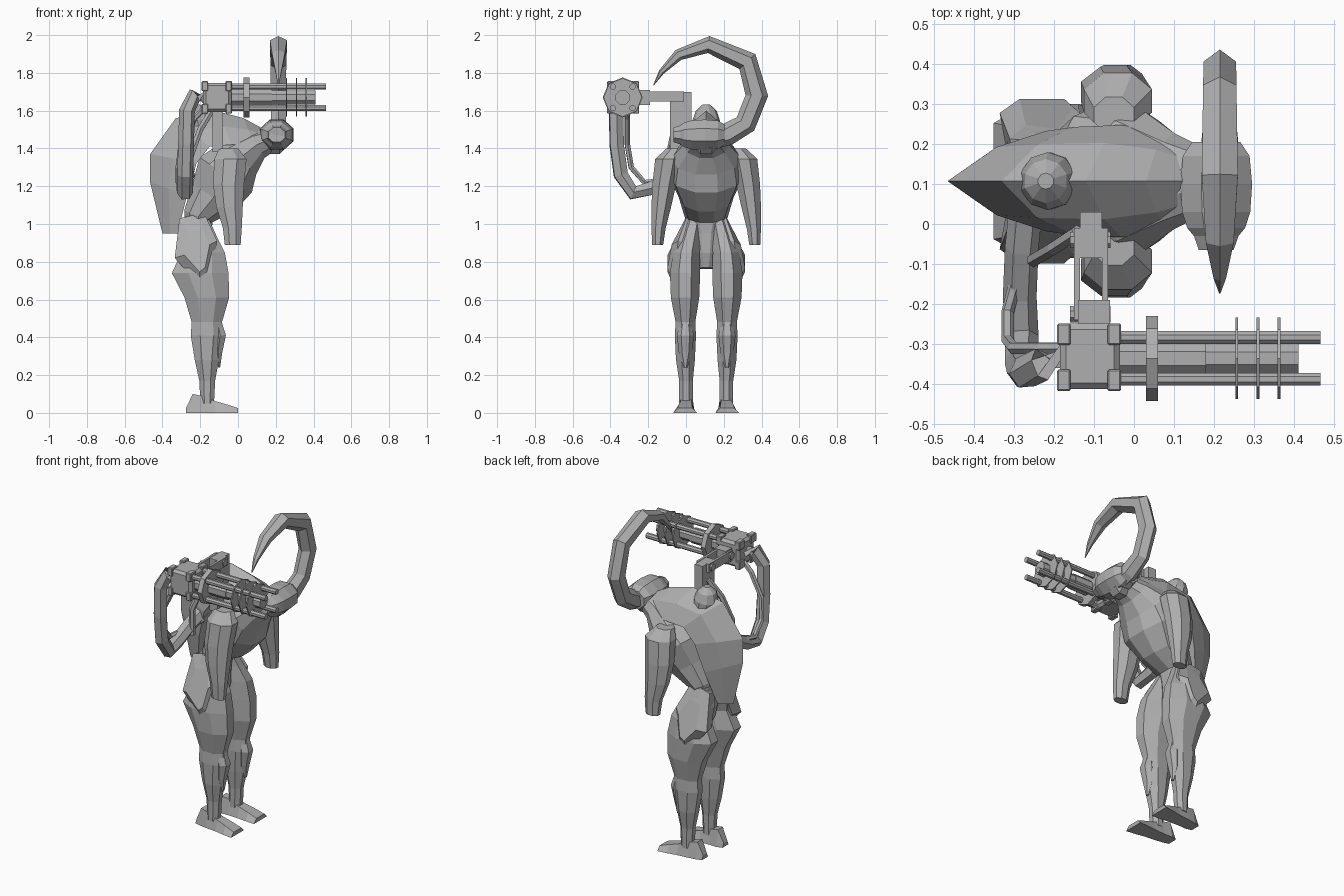
import bpy, bmesh, math
from mathutils import Vector

CY = 0.107  # body symmetry plane
GY, GZ = -0.335, 1.67  # gun axis

mat = bpy.data.materials.new("plain grey")
mat.diffuse_color = (0.43, 0.43, 0.43, 1)


def finish(name, bm):
    bmesh.ops.recalc_face_normals(bm, faces=bm.faces)
    me = bpy.data.meshes.new(name)
    bm.to_mesh(me)
    bm.free()
    me.materials.append(mat)
    ob = bpy.data.objects.new(name, me)
    bpy.context.collection.objects.link(ob)
    return ob


def skin(name, rings):
    """Join equal-length rings of points into a capped solid."""
    bm = bmesh.new()
    vs = [[bm.verts.new(p) for p in r] for r in rings]
    n = len(vs[0])
    for a, b in zip(vs, vs[1:]):
        for i in range(n):
            j = (i + 1) % n
            bm.faces.new((a[i], a[j], b[j], b[i]))
    bm.faces.new(vs[0])
    bm.faces.new(vs[-1])
    return finish(name, bm)


def tube(name, path, n=8, side=(0, 1, 0), turn=0.5):
    """Path entries: (point, in-plane radius, radius along side)."""
    side = Vector(side)
    pts = [Vector(p[0]) for p in path]
    rings = []
    for i, (_, ru, rv) in enumerate(path):
        t = pts[min(i + 1, len(pts) - 1)] - pts[max(i - 1, 0)]
        s = (side - t * (side.dot(t) / t.dot(t))).normalized()
        u = s.cross(t).normalized()
        k = [math.tau * (j + turn) / n for j in range(n)]
        rings.append([pts[i] + u * ru * math.cos(a) + s * rv * math.sin(a) for a in k])
    return skin(name, rings)


def stack(name, secs, n=8):
    """Horizontal rings: (x, y, z, half x, half y)."""
    k = [math.tau * (j + 0.5) / n for j in range(n)]
    f = 1 / math.cos(math.pi / n)
    return skin(name, [[(x + f * rx * math.cos(a), y + f * ry * math.sin(a), z) for a in k]
                       for x, y, z, rx, ry in secs])


def box(name, lo, hi, bevel=0):
    bm = bmesh.new()
    bmesh.ops.create_cube(bm, size=1)
    for v in bm.verts:
        v.co = [(l + h) / 2 + c * (h - l) for c, l, h in zip(v.co, lo, hi)]
    if bevel:
        bmesh.ops.bevel(bm, geom=bm.edges[:], offset=bevel, segments=1, affect='EDGES')
    return finish(name, bm)


def rod(name, x0, x1, y, z, r, n=8, turn=0.5):
    return tube(name, [((x0, y, z), r, r), ((x1, y, z), r, r)], n, turn=turn)


# torso: crotch, waist, ribcage, neck
tube("torso", [((x, CY, z), a, b) for x, z, a, b in [
    (-.19, .765, .035, .04), (-.2, .84, .065, .065), (-.21, .95, .075, .085),
    (-.21, 1.04, .085, .115), (-.13, 1.14, .14, .145), (-.065, 1.26, .175, .2),
    (.01, 1.35, .13, .185), (.1, 1.42, .085, .12), (.2, 1.46, .06, .07)]], 10)

# ridged back shell: ridge x, z, rim x, z, half width
shell = []
for rx, rz, ex, ez, w in [
        (-.40, .95, -.32, .95, .045), (-.465, 1.22, -.27, 1.15, .1),
        (-.465, 1.37, -.22, 1.32, .125), (-.33, 1.56, -.15, 1.41, .135),
        (-.12, 1.6, -.03, 1.42, .14), (.03, 1.56, .08, 1.42, .115),
        (.14, 1.5, .18, 1.43, .07)]:
    mx, mz = rx * .5 + ex * .5, rz * .55 + ez * .45
    shell.append([(ex, CY - w, ez), (mx, CY - w * .68, mz), (rx, CY, rz),
                  (mx, CY + w * .68, mz), (ex, CY + w, ez)])
skin("back_shell", shell)

# stub on top of the shell
tube("shell_knob", [((-.2, CY, 1.47), .07, .07), ((-.215, CY, 1.55), .072, .072),
                    ((-.22, CY, 1.6), .055, .055), ((-.22, CY, 1.632), .02, .02)], 10)

# limbs, mirrored about the body plane
for s, tag in ((-1, "right"), (1, "left")):
    stack("arm_" + tag, [(x, CY + s * d, z, a, b) for x, d, z, a, b in [
        (-.05, .165, 1.4, .05, .045), (-.04, .2, 1.345, .085, .07),
        (-.05, .222, 1.21, .082, .063), (-.045, .238, 1.09, .07, .052),
        (-.03, .252, .98, .05, .038), (-.028, .257, .89, .042, .029)]])
    stack("leg_" + tag, [(x, CY + s * d, z, a, b) for x, d, z, a, b in [
        (-.22, .06, 1.04, .06, .045), (-.215, .085, .94, .1, .06),
        (-.185, .105, .85, .115, .07), (-.2, .112, .74, .15, .08),
        (-.165, .112, .61, .118, .075), (-.165, .11, .48, .08, .052),
        (-.165, .11, .41, .085, .056), (-.165, .11, .28, .064, .05),
        (-.163, .107, .17, .042, .036), (-.163, .107, .05, .036, .036)]])
    tube("knee_guard_" + tag, [((x, CY + s * .11, z), a, b) for x, z, a, b in [
        (-.11, .5, .02, .025), (-.095, .41, .036, .045),
        (-.105, .32, .025, .035), (-.1, .24, .006, .01)]], 6)
    # hip plate: leans inward at the top, smaller raised outer face
    prof = [(-.31, 1.03), (-.18, 1.06), (-.11, .91), (-.15, .71), (-.2, .67), (-.335, .82)]
    skin("hip_plate_" + tag, [
        [(-.21 + (x + .21) * k, CY + s * (d - .36 * max(0, z - .85)), .86 + (z - .86) * k)
         for x, z in prof] for k, d in ((.9, .1), (1, .17), (.6, .205))])
    # foot: low wedge widening to the toe
    foot = []
    for x, d, w, h in [(-.275, .1, .03, .025), (-.24, .1, .04, .1), (-.19, .105, .043, .09),
                       (-.12, .107, .048, .062), (-.06, .11, .057, .045), (.0, .112, .063, .025)]:
        y = CY + s * d
        foot.append([(x, y - w, 0), (x, y + w, 0), (x, y + w * .6, h), (x, y - w * .6, h)])
    skin("foot_" + tag, foot)

# head: hollow collar lying across the body
tube("head_collar", [((.205, y, 1.472), r * .9, r) for y, r in [
    (.0, .03), (-.06, .038), (-.065, .047), (-.03, .06), (-.01, .078),
    (.03, .092), (.1, .097), (.17, .09), (.205, .065)]], 8, side=(1, 0, 0))
box("jaw", (.1, CY - .06, 1.37), (.25, CY + .06, 1.45), .03)

# curved horn
tube("horn", [((.214, y, z), a, b) for y, z, a, b in [
    (.14, 1.46, .065, .06), (.22, 1.475, .06, .05), (.315, 1.53, .058, .045),
    (.375, 1.68, .06, .047), (.325, 1.86, .058, .048), (.12, 1.95, .045, .052),
    (-.04, 1.895, .03, .04), (-.13, 1.805, .015, .018), (-.172, 1.735, .002, .002)]],
     6, side=(1, 0, 0), turn=0)

# gun mount
box("mount_post", (-.135, -.085, 1.38), (-.08, .03, 1.7))
for x in (-.15, -.08):
    box("mount_bar", (x, -.24, 1.648), (x + .015, -.01, 1.702))
for y in (-.04, -.225):
    rod("mount_bolt", -.16, -.058, y, 1.675, .022)
box("mount_bracket", (-.14, -.27, 1.63), (-.06, -.19, 1.71))

# gun housing with corner blocks
box("gun_housing", (-.185, GY - .077, GZ - .077), (-.035, GY + .087, GZ + .077), .015)
for x in (-.192, -.066):
    for y in (-.055, .06):
        for z in (-.06, .06):
            box("housing_corner", (x, GY + y - .027, GZ + z - .026),
                (x + .034, GY + y + .027, GZ + z + .026), .004)

# rotary barrels and rings
rod("gun_core", -.05, .18, GY, GZ, .046)
rod("gun_spindle", .17, .41, GY, GZ, .041)
for y in (-.052, .052):
    for z in (-.057, .057):
        rod("barrel", -.05, .465, GY + y, GZ + z, .017)
rod("thick_ring", .03, .06, GY, GZ, .106, 8, 0)
for x in (.253, .306, .358):
    rod("thin_ring", x, x + .007, GY, GZ, .102, 8, 0)

# ammunition hose and thin cables to the back
tube("feed_hose", [(p, .042, .042) for p in [
    (-.17, GY, 1.67), (-.23, -.35, 1.68), (-.27, -.37, 1.6), (-.275, -.367, 1.42),
    (-.28, -.345, 1.26), (-.28, -.28, 1.165), (-.285, -.18, 1.19), (-.28, -.06, 1.25),
    (-.27, .04, 1.29)]], 6, side=(1, 0.1, 0.05))
tube("thin_cable", [(p, .016, .016) for p in [
    (-.17, -.31, 1.62), (-.23, -.31, 1.56), (-.3, -.31, 1.42), (-.315, -.29, 1.3),
    (-.315, -.22, 1.22), (-.29, -.12, 1.23), (-.24, .0, 1.26)]], 6, side=(1, 0.1, 0.05))
tube("shell_cable", [(p, .018, .018) for p in [
    (-.14, -.02, 1.6), (-.2, -.06, 1.5), (-.25, -.09, 1.36), (-.25, -.09, 1.2)]], 6)
